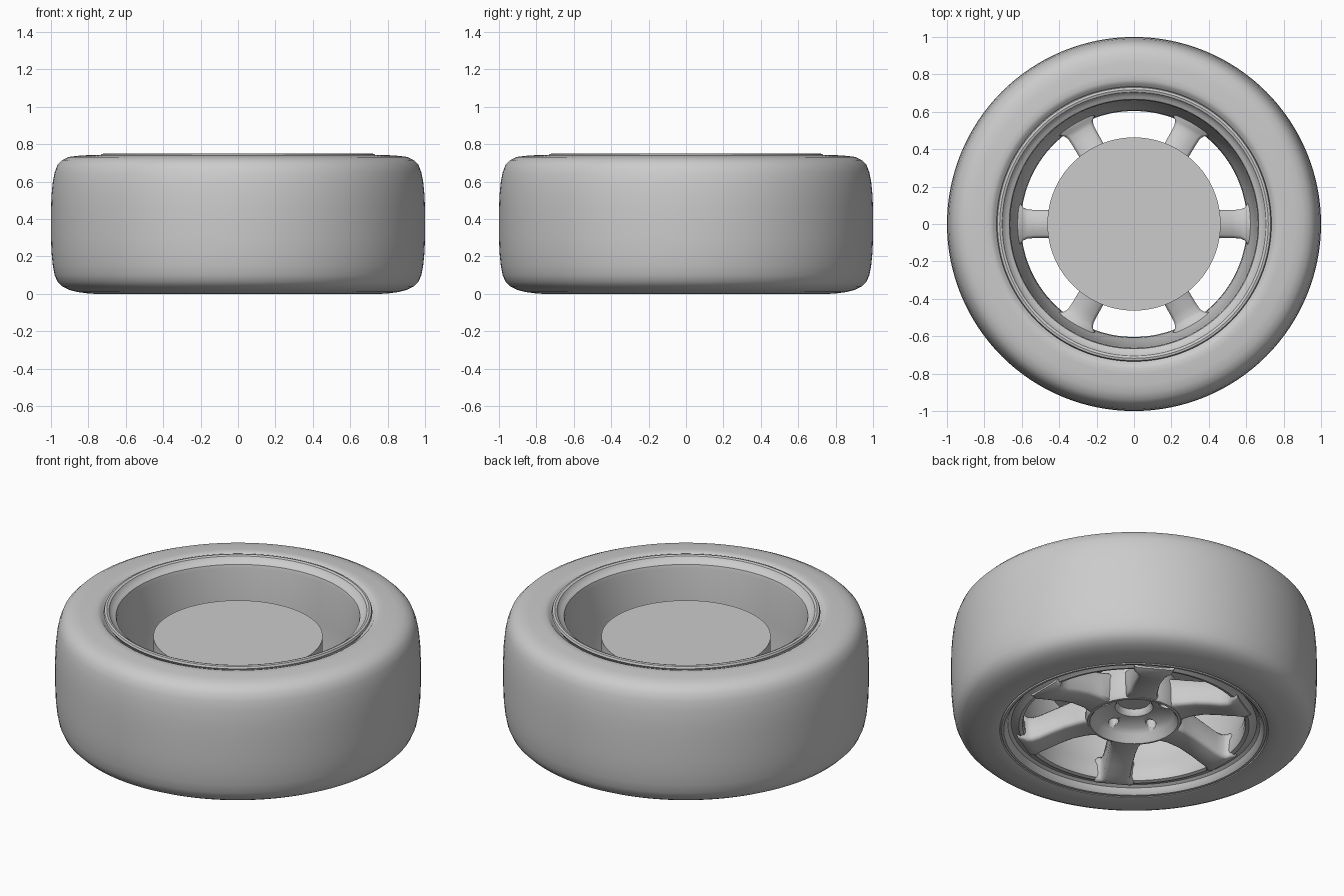
import bpy, bmesh, math


def finish(bm, name, angle=35):
    bmesh.ops.remove_doubles(bm, verts=bm.verts, dist=1e-5)
    bmesh.ops.recalc_face_normals(bm, faces=bm.faces)
    me = bpy.data.meshes.new(name)
    bm.to_mesh(me)
    bm.free()
    ob = bpy.data.objects.new(name, me)
    bpy.context.collection.objects.link(ob)
    bpy.ops.object.select_all(action='DESELECT')
    ob.select_set(True)
    bpy.context.view_layer.objects.active = ob
    bpy.ops.object.shade_smooth_by_angle(angle=math.radians(angle))
    return ob


def bridge(bm, rings, closed):
    n = len(rings[0])
    pairs = list(zip(rings, rings[1:] + rings[:1])) if closed else list(zip(rings, rings[1:]))
    for a, b in pairs:
        for i in range(n):
            j = (i + 1) % n
            bm.faces.new((a[i], a[j], b[j], b[i]))


def lathe(name, profile, closed=True, n=128, angle=35):
    bm = bmesh.new()
    rings = [[bm.verts.new((r * math.cos(math.tau * i / n), r * math.sin(math.tau * i / n), z))
              for i in range(n)] for r, z in profile]
    bridge(bm, rings, closed)
    return finish(bm, name, angle)


# Tyre with rounded shoulders
lathe("tyre", [
    (0.725, 0.02), (0.735, 0.006), (0.76, 0.0), (0.80, 0.002), (0.86, 0.010), (0.905, 0.022),
    (0.94, 0.040), (0.965, 0.065), (0.98, 0.10), (0.99, 0.15), (0.997, 0.22), (1.0, 0.30),
    (1.0, 0.45), (0.997, 0.53), (0.99, 0.60), (0.98, 0.65), (0.965, 0.69), (0.94, 0.715),
    (0.905, 0.732), (0.86, 0.738), (0.80, 0.742), (0.77, 0.743), (0.75, 0.735), (0.735, 0.715),
    (0.71, 0.70), (0.69, 0.60), (0.69, 0.15), (0.70, 0.05)])

# Rim barrel with both lips
lathe("rim", [
    (0.735, 0.735), (0.730, 0.747), (0.718, 0.750), (0.705, 0.745), (0.695, 0.728), (0.68, 0.720),
    (0.667, 0.712), (0.662, 0.69), (0.655, 0.45), (0.640, 0.25), (0.620, 0.16), (0.608, 0.12),
    (0.604, 0.06), (0.610, 0.040), (0.630, 0.034), (0.650, 0.045), (0.672, 0.050), (0.690, 0.040),
    (0.700, 0.018), (0.712, 0.006), (0.725, 0.005), (0.732, 0.018), (0.725, 0.06), (0.70, 0.10),
    (0.685, 0.25), (0.685, 0.60), (0.71, 0.70)])

# Dished hub with a centre recess
hub = lathe("hub", [
    (0.0, 0.19), (0.090, 0.19), (0.095, 0.165), (0.105, 0.153), (0.12, 0.150), (0.19, 0.132),
    (0.215, 0.105), (0.232, 0.072), (0.242, 0.060), (0.255, 0.062), (0.265, 0.08),
    (0.262, 0.20), (0.24, 0.285), (0.0, 0.285)], closed=False, n=96)

# Five wheel-bolt holes
bm = bmesh.new()
for k in range(5):
    a = math.radians(-90 + 72 * k)
    rings = [[bm.verts.new((0.175 * math.cos(a) + 0.028 * math.cos(math.tau * i / 20),
                            0.175 * math.sin(a) + 0.028 * math.sin(math.tau * i / 20), z))
              for i in range(20)] for z in (0.05, 0.19)]
    bridge(bm, rings, False)
    for r in rings:
        bm.faces.new(r)
cutter = finish(bm, "bolt_hole_cutter")
cutter.hide_render = True
cutter.hide_set(True)
mod = hub.modifiers.new("bolt_holes", 'BOOLEAN')
mod.operation = 'DIFFERENCE'
mod.object = cutter
mod.solver = 'EXACT'

# Six spokes: radius, half width, bottom z, top z
stations = [(0.215, 0.095, 0.105, 0.24), (0.245, 0.090, 0.064, 0.24), (0.30, 0.080, 0.066, 0.23),
            (0.38, 0.075, 0.060, 0.21), (0.46, 0.074, 0.042, 0.19), (0.53, 0.075, 0.022, 0.17),
            (0.570, 0.078, 0.014, 0.165), (0.592, 0.088, 0.012, 0.165), (0.606, 0.108, 0.016, 0.17),
            (0.640, 0.115, 0.030, 0.17)]
for k in range(6):
    a = math.radians(60 * k)
    c, s = math.cos(a), math.sin(a)
    bm = bmesh.new()
    rings = []
    for r, w, lo, hi in stations:
        e = 0.016
        sec = [(-w + 1.3 * e, lo), (w - 1.3 * e, lo), (w - 0.4 * e, lo + 0.4 * e), (w, lo + 1.3 * e),
               (w, hi - e), (w - e, hi), (-w + e, hi), (-w, hi - e),
               (-w, lo + 1.3 * e), (-w + 0.4 * e, lo + 0.4 * e)]
        rings.append([bm.verts.new((r * c - t * s, r * s + t * c, z)) for t, z in sec])
    bridge(bm, rings, False)
    bm.faces.new(rings[0])
    bm.faces.new(rings[-1])
    finish(bm, "spoke_%d" % (k + 1), 50)

# Brake drum behind the spokes
lathe("brake_drum", [(0.0, 0.28), (0.463, 0.28), (0.463, 0.59), (0.0, 0.59)], closed=False)
